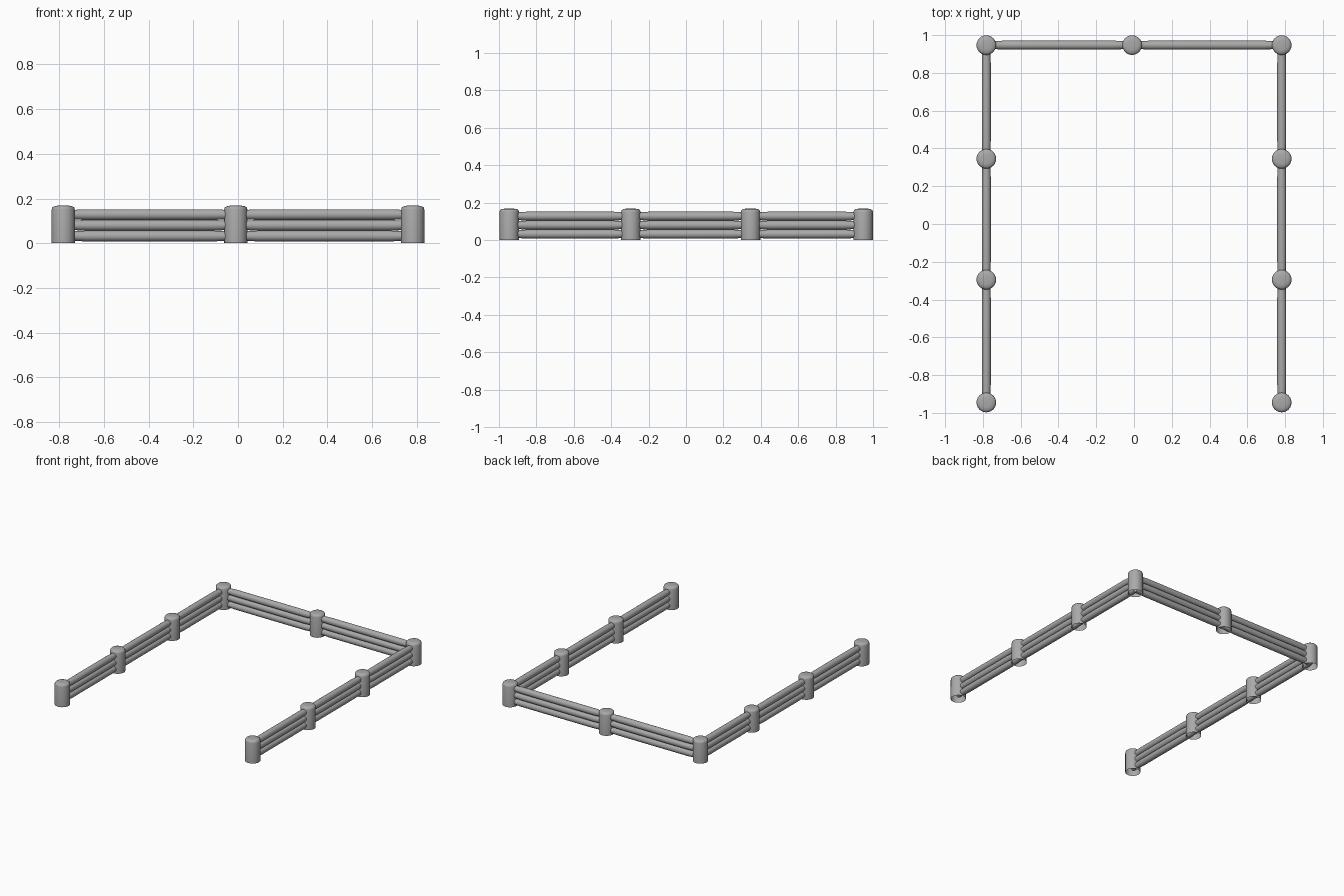
import bpy, bmesh, math
from mathutils import Vector

cube = bpy.data.objects.get("Cube")
if cube:
    bpy.data.objects.remove(cube, do_unlink=True)

# Single weathered grey
grey = bpy.data.materials.new("weathered grey")
grey.use_nodes = True
colour = (0.4, 0.4, 0.4, 1)
grey.diffuse_color = colour
grey.node_tree.nodes["Principled BSDF"].inputs["Base Color"].default_value = colour

POST_R, LOG_R, SIDES = 0.052, 0.024, 24


def lathe(name, profile, start, direction):
    """Sweep a (radius, distance) profile around an axis from start."""
    bm = bmesh.new()
    rings = []
    for r, h in profile:
        rings.append([bm.verts.new((r * math.cos(a), r * math.sin(a), h))
                      for a in (2 * math.pi * i / SIDES for i in range(SIDES))])
    for low, high in zip(rings, rings[1:]):
        for i in range(SIDES):
            j = (i + 1) % SIDES
            bm.faces.new((low[i], low[j], high[j], high[i]))
    bm.faces.new(rings[-1])
    mesh = bpy.data.meshes.new(name)
    bm.to_mesh(mesh)
    bm.free()
    mesh.materials.append(grey)
    obj = bpy.data.objects.new(name, mesh)
    bpy.context.collection.objects.link(obj)
    obj.location = start
    obj.rotation_euler = Vector(direction).to_track_quat("Z", "Y").to_euler()
    bpy.ops.object.select_all(action="DESELECT")
    obj.select_set(True)
    bpy.context.view_layer.objects.active = obj
    bpy.ops.object.shade_smooth_by_angle(angle=math.radians(40))
    return obj


# Posts around three sides, from the front right to the front left
side = [(0.782, y) for y in (-0.945, -0.295, 0.345, 0.947)]
posts = [(-x, y) for x, y in side] + [(-0.01, 0.947)] + side[::-1]
post_profile = [(POST_R, 0), (POST_R, 0.15), (POST_R * 0.95, 0.159),
                (POST_R * 0.82, 0.165), (POST_R * 0.5, 0.168)]
for x, y in posts:
    lathe("post", post_profile, (x, y, 0), (0, 0, 1))

# Three stacked logs between neighbouring posts
for a, b in zip(posts, posts[1:]):
    span = Vector((b[0] - a[0], b[1] - a[1], 0))
    for z in (0.032, 0.08, 0.128):
        log_profile = [(LOG_R * 0.88, 0), (LOG_R * 0.9, 0.055), (LOG_R, 0.1),
                       (LOG_R, span.length - 0.1),
                       (LOG_R * 0.9, span.length - 0.055),
                       (LOG_R * 0.88, span.length)]
        lathe("log_rail", log_profile, (a[0], a[1], z), span)
